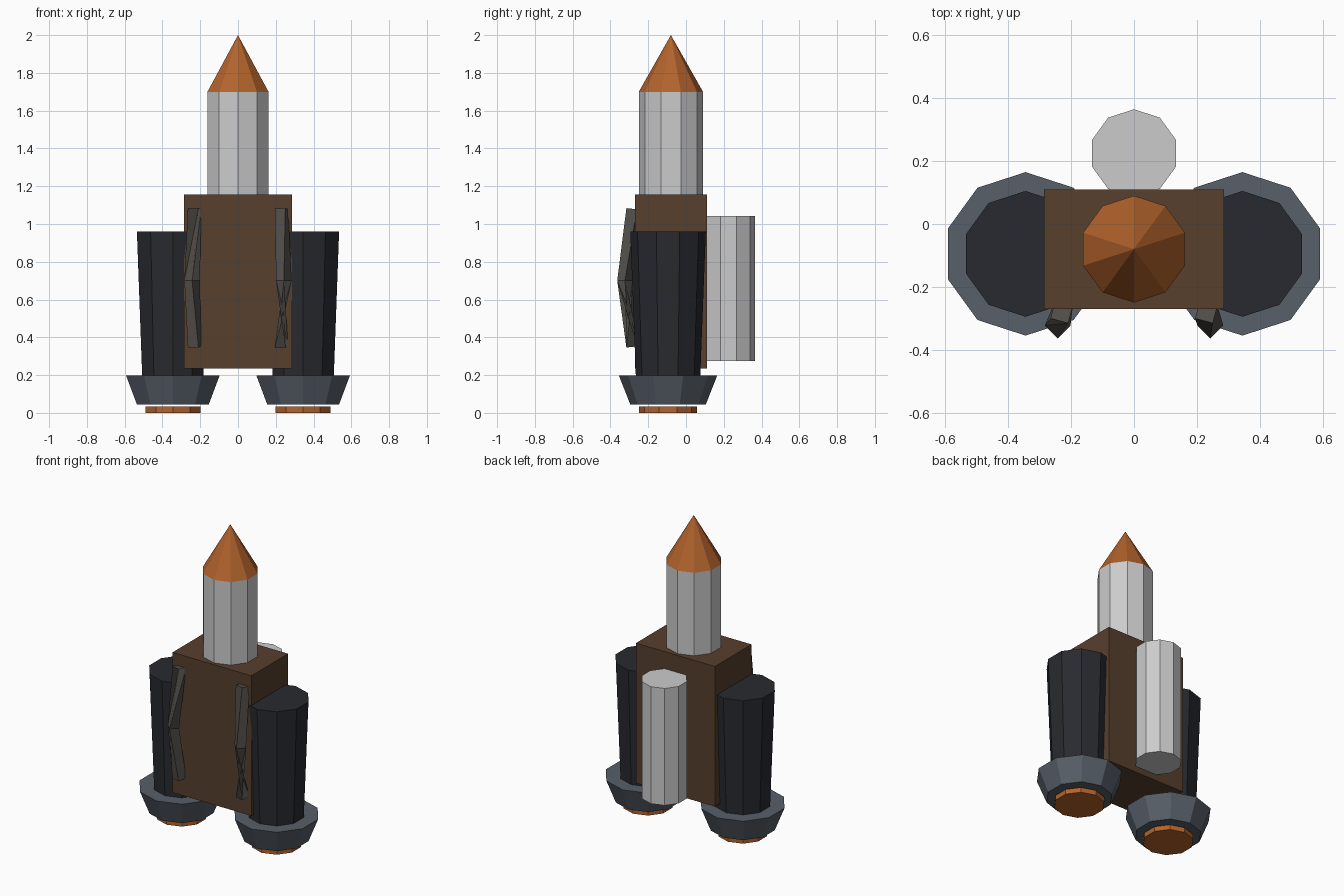
import bpy, bmesh
from math import sin, cos, radians
from mathutils import Vector

if "Cube" in bpy.data.objects:
    bpy.data.objects.remove(bpy.data.objects["Cube"])


def material(name, rgb):
    m = bpy.data.materials.new(name)
    m.diffuse_color = (*rgb, 1)
    m.use_nodes = True
    m.node_tree.nodes["Principled BSDF"].inputs["Base Color"].default_value = m.diffuse_color
    return m


BROWN = material("leather_brown", (0.095, 0.05, 0.027))
ORANGE = material("burnt_orange", (0.45, 0.125, 0.025))
BLACK = material("charcoal", (0.021, 0.023, 0.029))
SLATE = material("slate", (0.095, 0.115, 0.14))
STRAP = material("strap_grey", (0.09, 0.083, 0.072))


def finish(bm, name, mat):
    bmesh.ops.recalc_face_normals(bm, faces=bm.faces)
    me = bpy.data.meshes.new(name)
    bm.to_mesh(me)
    bm.free()
    ob = bpy.data.objects.new(name, me)
    bpy.context.collection.objects.link(ob)
    if mat:
        me.materials.append(mat)
    return ob


def tapered(name, x, y, z0, z1, r0, r1, mat=None, sides=10):
    """Upright capped cylinder or cone with a corner on the +y axis."""
    def ring(r, z):
        return [bm.verts.new((x + r * sin(radians(360 * i / sides)),
                              y + r * cos(radians(360 * i / sides)), z)) for i in range(sides)]
    bm = bmesh.new()
    low = ring(r0, z0)
    bm.faces.new(low)
    if r1 > 0:
        high = ring(r1, z1)
        bm.faces.new(high)
    else:
        high = [bm.verts.new((x, y, z1))] * sides
    for i in range(sides):
        j = (i + 1) % sides
        bm.faces.new((low[i], low[j], high[i]) if r1 == 0 else (low[i], low[j], high[j], high[i]))
    return finish(bm, name, mat)


def strap(name, side, twists):
    """Four-sided tube through three points, twisted at each ring."""
    bm = bmesh.new()
    points = [(0.23, -0.28, 0.35), (0.243, -0.323, 0.70), (0.23, -0.28, 1.08)]
    rings = []
    for (x, y, z), slope, tw in zip(points, (0.12, 0.0, -0.11), twists):
        ring = []
        for k in range(4):
            a = radians(90 * k + tw)
            d = Vector((0.041 * cos(a), 0.041 * sin(a), 0.041 * sin(a) * slope))
            ring.append(bm.verts.new(Vector((side * x, y, z)) + d))
        rings.append(ring)
    for a, b in zip(rings, rings[1:]):
        for i in range(4):
            j = (i + 1) % 4
            bm.faces.new((a[i], a[j], b[j], b[i]))
    bm.faces.new(rings[0])
    bm.faces.new(rings[-1])
    return finish(bm, name, STRAP)


# Main pack
bm = bmesh.new()
bmesh.ops.create_cube(bm, size=1)
bmesh.ops.scale(bm, vec=(0.574, 0.38, 0.92), verts=bm.verts)
bmesh.ops.translate(bm, vec=(0, -0.08, 0.695), verts=bm.verts)
finish(bm, "pack_body", BROWN)

# Central rocket with its nose, and the rear fuel tank
tapered("rocket_tube", 0, -0.08, 1.05, 1.70, 0.17, 0.17)
tapered("rocket_nose", 0, -0.08, 1.70, 2.00, 0.17, 0, ORANGE)
tapered("rear_tank", 0, 0.225, 0.275, 1.043, 0.14, 0.14)

# Side thrusters with nozzles and exhaust discs
for label, s in (("left", -1), ("right", 1)):
    x, y = s * 0.345, -0.095
    tapered(label + "_thruster", x, y, 0.18, 0.96, 0.17, 0.20, BLACK)
    tapered(label + "_nozzle", x, y, 0.045, 0.197, 0.20, 0.26, SLATE)
    tapered(label + "_exhaust", x, y, 0.0, 0.033, 0.153, 0.153, ORANGE)

# Shoulder straps
strap("left_strap", -1, (30, 0, 120))
strap("right_strap", 1, (120, 0, 30))
